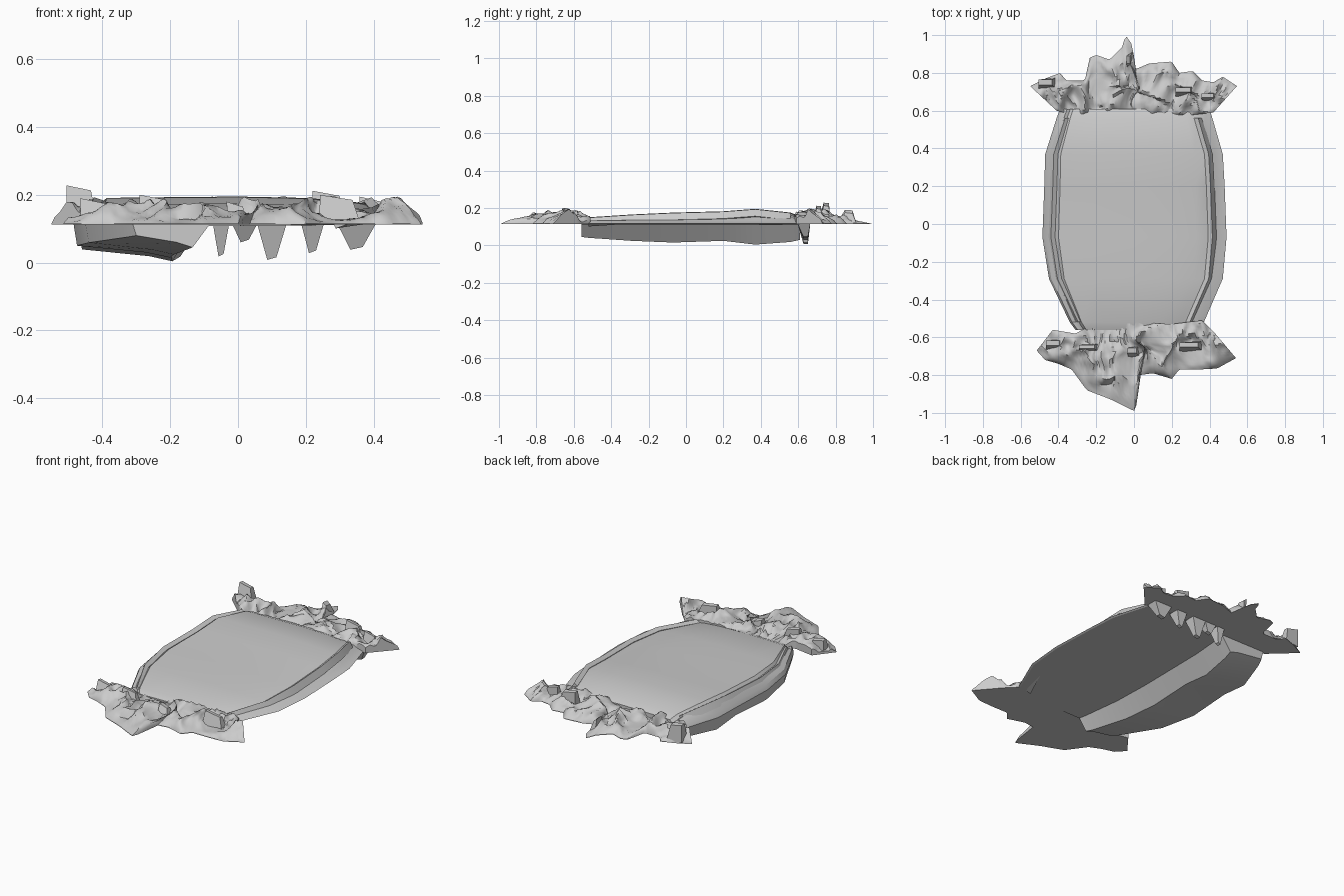
import bpy, bmesh, math
from mathutils import Vector, noise

if "Cube" in bpy.data.objects:
    bpy.data.objects.remove(bpy.data.objects["Cube"])

BASE = 0.113


def lerp_path(pts, t):
    """Point at fraction t (by x) along a polyline sorted in x."""
    x = pts[0][0] + (pts[-1][0] - pts[0][0]) * t
    for (x0, y0), (x1, y1) in zip(pts, pts[1:]):
        if x <= x1 + 1e-9:
            return x, y0 + (y1 - y0) * (x - x0) / (x1 - x0)
    return pts[-1]


def finish(name, bm, angle):
    bmesh.ops.recalc_face_normals(bm, faces=bm.faces)
    mesh = bpy.data.meshes.new(name)
    bm.to_mesh(mesh)
    bm.free()
    ob = bpy.data.objects.new(name, mesh)
    bpy.context.collection.objects.link(ob)
    bpy.ops.object.select_all(action='DESELECT')
    ob.select_set(True)
    bpy.context.view_layer.objects.active = ob
    bpy.ops.object.shade_smooth_by_angle(angle=math.radians(angle))
    return ob


def loft(name, rings, angle=30):
    """Skin closed rings and cap both ends."""
    bm = bmesh.new()
    vs = [[bm.verts.new(p) for p in r] for r in rings]
    n = len(vs[0])
    for a, b in zip(vs, vs[1:]):
        for i in range(n):
            j = (i + 1) % n
            bm.faces.new((a[i], a[j], b[j], b[i]))
    bm.faces.new(vs[0])
    bm.faces.new(vs[-1])
    return finish(name, bm, angle)


# Flat wrapped body: y, left x, right x, top z, underside fold z
stations = [
    (-0.56, -0.31, 0.34, 0.135, 0.045),
    (-0.52, -0.34, 0.37, 0.150, 0.040),
    (-0.29, -0.45, 0.47, 0.165, 0.024),
    (-0.07, -0.485, 0.49, 0.175, 0.015),
    (0.20, -0.475, 0.48, 0.182, 0.024),
    (0.37, -0.47, 0.47, 0.195, 0.004),
    (0.56, -0.41, 0.415, 0.175, 0.018),
    (0.61, -0.39, 0.40, 0.155, 0.030),
]
body = []
for y, l, r, t, b in stations:
    k = (r - l) / 0.97
    body.append([Vector((x, y, z)) for x, z in (
        (l, 0.112), (l + 0.012, 0.135), (l + 0.045 * k, t - 0.012),
        (l + 0.065 * k, t - 0.022), (l + 0.085 * k, t - 0.004),
        (-0.22 * k, t - 0.002), (0, t), (0.2 * k, t - 0.004),
        (r - 0.16 * k, t - 0.012), (r - 0.09 * k, t - 0.022),
        (r - 0.045 * k, 0.132), (r, 0.118), (r - 0.01, BASE),
        (0.2 * k, 0.110), (-0.13 * k, 0.108),
        (-0.20 * k, b), (-0.27 * k, b + 0.015), (l + 0.01, b + 0.035))])
loft("wrapped_body", body, 25)

# Raised folded hems running along both long sides
for side, col in (("left", 1), ("right", 2)):
    rings = []
    for y, l, r, t, b in stations[1:-1]:
        x = l + 0.045 if col == 1 else r - 0.075
        w = 0.022 if col == 1 else -0.022
        z = t - 0.014
        rings.append([Vector(p) for p in (
            (x - w, y, z - 0.025), (x, y, z + 0.012),
            (x + w, y, z - 0.002), (x + 0.3 * w, y, z - 0.035))])
    loft(side + "_side_hem", rings, 25)


def crumple(x, y, seed):
    """Ridged noise, 0..1, stretched a little along y."""
    p = Vector((x * 8 + seed, y * 6, seed * 1.7))
    a = 1 - abs(noise.noise(p)) * 2.2
    b = 1 - abs(noise.noise(p * 2.3)) * 2
    return max(0, min(1, 0.6 * a + 0.4 * b))


def ruffle(name, inner, outer, height, seed, nu=90, nv=16):
    """Crumpled twisted end between a gathered edge and a ragged edge."""
    rings = []
    for i in range(nu + 1):
        u = i / nu
        a, b = Vector(lerp_path(inner, u)), Vector(lerp_path(outer, u))
        top, low = [], []
        for j in range(nv + 1):
            v = j / nv
            p = a.lerp(b, v)
            swell = math.sin(math.pi * min(1, 0.12 + v * 0.88)) ** 0.6
            reach = 1 - max(0, (abs(p.y) - 0.78) / 0.22) * 0.7
            h = height * swell * reach * (0.15 + 0.85 * crumple(p.x, p.y, seed))
            s = math.sin(math.pi * v) * math.sin(math.pi * u)
            dx = 0.075 * s * noise.noise(Vector((p.x * 9, p.y * 9, seed + 5)))
            dy = 0.075 * s * noise.noise(Vector((p.x * 9, p.y * 9, seed + 9)))
            top.append(Vector((p.x + dx, p.y + dy, BASE + 0.003 + h)))
            low.append(Vector((p.x, p.y, BASE)))
        rings.append(top + low[::-1])
    return loft(name, rings, 40)


back_outer = [(-0.55, 0.73), (-0.47, 0.77), (-0.39, 0.80), (-0.36, 0.76),
              (-0.26, 0.76), (-0.235, 0.88), (-0.20, 0.895), (-0.13, 0.87),
              (-0.06, 0.94), (-0.045, 1.0), (-0.01, 0.95), (0.01, 0.82),
              (0.08, 0.85), (0.20, 0.86), (0.24, 0.80), (0.31, 0.81),
              (0.36, 0.76), (0.42, 0.75), (0.47, 0.78), (0.545, 0.73)]
back_inner = [(-0.41, 0.60), (-0.3, 0.57), (-0.1, 0.595), (0.05, 0.58),
              (0.2, 0.565), (0.42, 0.59)]
front_outer = [(-0.515, -0.67), (-0.47, -0.72), (-0.40, -0.74), (-0.33, -0.77),
               (-0.25, -0.88), (-0.12, -0.93), (0.0, -0.99), (0.02, -0.94),
               (0.03, -0.80), (0.10, -0.79), (0.2, -0.82), (0.24, -0.77),
               (0.35, -0.77), (0.44, -0.765), (0.54, -0.71)]
front_inner = [(-0.43, -0.56), (-0.31, -0.58), (-0.18, -0.51), (0.0, -0.52),
               (0.2, -0.53), (0.36, -0.51), (0.43, -0.58)]
ruffle("back_ruffle", back_inner, back_outer, 0.085, 3.1)
ruffle("front_ruffle", front_inner, front_outer, 0.08, 7.4)

# Loose standing pleats poking out of the ruffles: x, y, width, depth, top z
for n, (x, y, w, d, z) in enumerate((
        (-0.46, 0.74, 0.09, 0.07, 0.228), (0.27, 0.70, 0.10, 0.06, 0.212),
        (-0.02, 0.86, 0.025, 0.10, 0.19), (0.40, 0.67, 0.08, 0.05, 0.195),
        (-0.24, -0.66, 0.10, 0.05, 0.20), (0.30, -0.65, 0.12, 0.06, 0.20),
        (-0.42, -0.64, 0.09, 0.06, 0.19), (0.0, -0.68, 0.06, 0.07, 0.18))):
    lo = [Vector((x + sx * w / 2, y + sy * d / 2, 0.12))
          for sx, sy in ((-1, -1), (1, -0.6), (1, 1), (-1, 0.7))]
    hi = [Vector((x + sx * w * 0.4 - 0.01, y + sy * d * 0.2 + 0.01, z - dz))
          for sx, sy, dz in ((-1, -1, 0), (1, -1, 0.015), (1, 1, 0.02), (-1, 1, 0.003))]
    loft(f"pleat_{n + 1}", [lo, hi], 20)

# Pointed folds tucked beneath the back seam: x, width, tip z
for n, (x, w, z) in enumerate(((-0.05, 0.05, 0.018), (0.02, 0.08, 0.06),
                               (0.10, 0.09, 0.008), (0.22, 0.07, 0.028),
                               (0.35, 0.12, 0.038))):
    lo = [Vector((x + sx * w * 0.15, 0.64 + sy * 0.012, z + (0.008 if sx > 0 else 0)))
          for sx, sy in ((-1, -1), (1, -1), (1, 1), (-1, 1))]
    hi = [Vector((x + sx * w / 2, 0.63 + sy * 0.035, 0.12))
          for sx, sy in ((-1, -1), (1, -1), (1, 1), (-1, 1))]
    loft(f"tucked_fold_{n + 1}", [lo, hi], 20)
